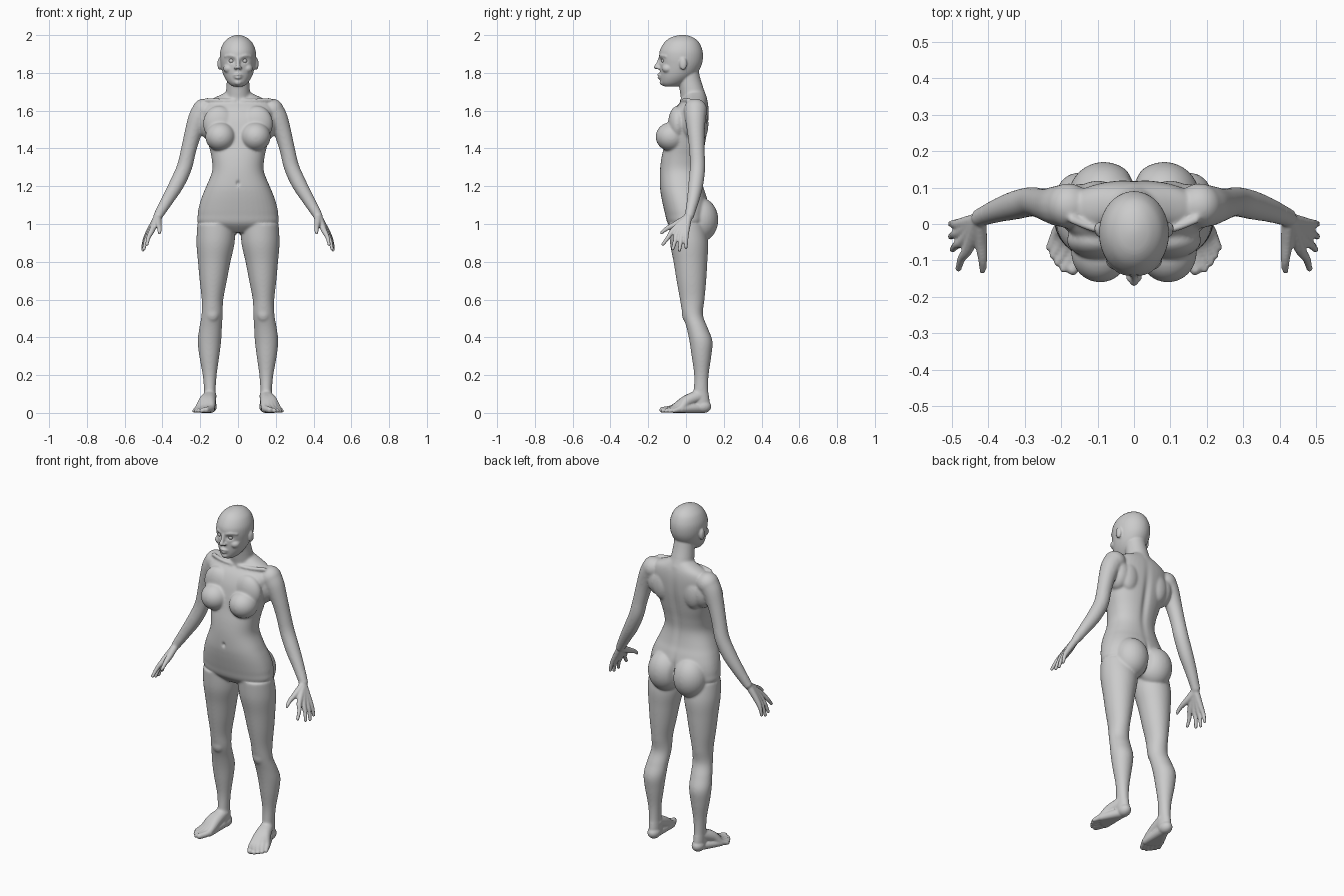
import bpy, bmesh, math
from mathutils import Vector, Matrix

bm = bmesh.new()


def spline(pts, k=5):
    """Catmull-Rom refinement of tuples of any length."""
    out = []
    for i in range(len(pts) - 1):
        a, b, c, d = pts[max(i - 1, 0)], pts[i], pts[i + 1], pts[min(i + 2, len(pts) - 1)]
        for j in range(k):
            t = j / k
            out.append([0.5 * (2 * q + (r - p) * t + (2 * p - 5 * q + 4 * r - s) * t * t
                               + (3 * q - p - 3 * r + s) * t ** 3)
                        for p, q, r, s in zip(a, b, c, d)])
    return out + [list(pts[-1])]


def skin(rings):
    rows = [[bm.verts.new(p) for p in ring] for ring in rings]
    n = len(rows[0])
    for a, b in zip(rows, rows[1:]):
        for i in range(n):
            bm.faces.new((a[i], a[(i + 1) % n], b[(i + 1) % n], b[i]))
    bm.faces.new(rows[0][::-1])
    bm.faces.new(rows[-1])


def loft(sections, power=1.0, n=40):
    """Horizontal sections: (z, centre x, half width, front y, back y)."""
    rings = []
    for z, cx, w, yf, yb in spline(sections):
        ring = []
        for i in range(n):
            t = 2 * math.pi * i / n
            c, s = math.cos(t), math.sin(t)
            ring.append((cx + w * math.copysign(abs(c) ** power, c),
                         (yf + yb) / 2 + (yb - yf) / 2 * math.copysign(abs(s) ** power, s), z))
        rings.append(ring)
    skin(rings)


def ball(c, r):
    r = r if isinstance(r, tuple) else (r, r, r)
    m = Matrix.Translation(c) @ Matrix.Diagonal((*r, 1))
    bmesh.ops.create_uvsphere(bm, u_segments=28, v_segments=18, radius=1, matrix=m)


def tube(pts, n=16):
    """Round limb through (x, y, z, radius) points with rounded ends."""
    path = spline(pts)
    rings = []
    for i, (x, y, z, r) in enumerate(path):
        d = Vector(path[min(i + 1, len(path) - 1)][:3]) - Vector(path[max(i - 1, 0)][:3])
        u = d.cross(Vector((0.3, 1, 0.1))).normalized()
        v = d.cross(u).normalized()
        rings.append([Vector((x, y, z)) + r * (math.cos(a) * u + math.sin(a) * v)
                      for a in (2 * math.pi * k / n for k in range(n))])
    skin(rings)
    for p in (pts[0], pts[-1]):
        ball(p[:3], p[3])


# ---- paired parts, built on +x ----
# leg
loft([(1.0, .115, .10, -.09, .10), (.9, .119, .101, -.085, .117), (.8, .126, .086, -.066, .113),
      (.7, .131, .072, -.05, .107), (.6, .135, .057, -.032, .098), (.52, .137, .056, -.018, .09),
      (.45, .145, .06, .003, .115), (.38, .151, .062, .018, .14), (.3, .152, .053, .03, .134),
      (.2, .15, .037, .043, .12), (.12, .149, .031, .04, .118), (.06, .148, .031, .03, .125),
      (.015, .148, .028, .035, .125)])
ball((.135, .003, .525), (.036, .025, .045))
# foot and toes
ball((.147, .09, .034), (.035, .044, .035))
toes = [((.143, -.07), (.168, -.125), .016), ((.162, -.067), (.192, -.122), .012),
        ((.180, -.058), (.209, -.105), .0115), ((.196, -.045), (.222, -.086), .011),
        ((.209, -.027), (.231, -.064), .011)]
for (bx, by), (tx, ty), r in toes:
    tube([(.148, .07, .09, .034), (.08 + bx * .47, .01 + by * .15, .062, .03),
          (bx, by, .025, .019), (tx, ty, r, r)])
    tube([(.147, .08, .028, .028), (bx, by, .02, .02)])
# arm
tube([(.18, .05, 1.602, .062), (.208, .05, 1.56, .056), (.238, .053, 1.48, .046),
      (.262, .058, 1.39, .041), (.284, .061, 1.30, .041), (.325, .052, 1.21, .040),
      (.375, .037, 1.125, .033), (.422, .018, 1.045, .025)])
# hand: index to little finger, then thumb
fingers = [((.455, -.066, .967), (.482, -.122, .893)), ((.467, -.045, .953), (.498, -.07, .868)),
           ((.474, -.021, .947), (.503, -.035, .862)), ((.476, .001, .952), (.503, .0, .876))]
for k, t in fingers:
    mid = [(a + b) / 2 for a, b in zip(k, t)]
    tube([(.427, .012, 1.035, .02), (*k, .0155), (mid[0] + .005, mid[1], mid[2], .0115), (*t, .009)])
tube([(.425, .008, 1.035, .02), (.42, -.05, 1.0, .018), (.415, -.10, .977, .013),
      (.415, -.13, .953, .0095)])
# breast, buttock, shoulder blade, side muscle, collarbone
ball((.093, -.078, 1.462), (.08, .083, .077))
ball((.10, -.045, 1.53), (.085, .05, .095))
ball((.083, .073, 1.022), (.098, .098, .118))
ball((.10, .077, 1.53), (.06, .042, .09))
ball((.15, .04, 1.54), (.06, .07, .095))
tube([(.02, -.024, 1.652, .010), (.10, -.016, 1.655, .010), (.17, .012, 1.657, .012)])
# ear, brow, cheek, nostril
ball((.097, -.015, 1.848), (.012, .020, .033))
tube([(.014, -.137, 1.885, .007), (.04, -.128, 1.892, .008), (.066, -.105, 1.887, .008)])
ball((.048, -.097, 1.823), (.03, .03, .025))
ball((.013, -.146, 1.827), (.009, .012, .009))

# ---- mirror to the other side ----
copy = bmesh.ops.duplicate(bm, geom=bm.verts[:] + bm.edges[:] + bm.faces[:])["geom"]
for v in (g for g in copy if isinstance(g, bmesh.types.BMVert)):
    v.co.x *= -1

# ---- centre parts ----
# torso
loft([(.955, 0, .09, -.05, .07), (1.0, 0, .205, -.095, .11), (1.05, 0, .213, -.11, .12),
      (1.1, 0, .205, -.122, .12), (1.15, 0, .189, -.132, .108), (1.2, 0, .168, -.138, .092),
      (1.28, 0, .137, -.138, .08), (1.35, 0, .14, -.13, .088), (1.42, 0, .156, -.115, .102),
      (1.5, 0, .175, -.10, .115), (1.56, 0, .185, -.085, .12), (1.61, 0, .19, -.06, .12),
      (1.65, 0, .16, -.025, .115), (1.68, 0, .10, -.008, .105), (1.70, 0, .06, 0, .095)], .88)
# neck
tube([(0, .045, 1.65, .07), (0, .032, 1.70, .064), (0, .018, 1.76, .059), (0, .005, 1.82, .058)], 32)
# head
loft([(1.729, 0, .03, -.118, -.04), (1.745, 0, .05, -.131, -.005), (1.77, 0, .068, -.136, .03),
      (1.80, 0, .081, -.138, .06), (1.84, 0, .091, -.139, .082), (1.88, 0, .096, -.142, .09),
      (1.92, 0, .093, -.138, .087), (1.96, 0, .076, -.115, .07), (1.985, 0, .05, -.085, .043),
      (1.997, 0, .024, -.05, .012), (2.001, 0, .004, -.023, -.015)])
# nose, lips, chin
tube([(0, -.137, 1.88, .009), (0, -.148, 1.85, .010), (0, -.158, 1.831, .0125)])
tube([(-.024, -.13, 1.785, .005), (0, -.146, 1.79, .007), (.024, -.13, 1.785, .005)])
tube([(-.022, -.129, 1.78, .005), (0, -.143, 1.775, .0075), (.022, -.129, 1.78, .005)])
ball((0, -.12, 1.75), (.022, .02, .017))

for v in bm.verts:
    v.co.z = max(v.co.z, 0)
bmesh.ops.recalc_face_normals(bm, faces=bm.faces[:])
mesh = bpy.data.meshes.new("body")
bm.to_mesh(mesh)
bm.free()
body = bpy.data.objects.new("body", mesh)
bpy.context.collection.objects.link(body)
bpy.context.view_layer.objects.active = body
body.select_set(True)


def apply(kind, **settings):
    mod = body.modifiers.new(kind, kind)
    for key, value in settings.items():
        setattr(mod, key, value)
    bpy.ops.object.modifier_apply(modifier=mod.name)


# ---- fuse the parts, soften the large forms more than hands, feet and face ----
apply('REMESH', mode='VOXEL', voxel_size=.005)
soft = body.vertex_groups.new(name="soft")
soft.add([v.index for v in body.data.vertices
          if .1 < v.co.z < 1.72 and abs(v.co.x) < .42], 1, 'REPLACE')
apply('SMOOTH', factor=.5, iterations=16, vertex_group="soft")


def dent(c, r, push):
    """Push the surface near c with a soft falloff, on both sides."""
    for side in ((1, -1) if c[0] else (1,)):
        for v in body.data.vertices:
            d = sum(((v.co[i] - c[i] * (side if i == 0 else 1)) / r[i]) ** 2 for i in range(3))
            if d < 6:
                v.co.y += push * math.exp(-d)


dent((.034, -.13, 1.864), (.018, .05, .011), .013)     # eye socket
dent((0, -.145, 1.783), (.022, .03, .003), .004)       # mouth line
dent((.105, -.018, 1.85), (.008, .011, .018), .004)    # ear hollow
dent((0, -.14, 1.215), (.008, .03, .012), .012)        # navel
dent((0, .11, 1.40), (.02, .06, .17), -.011)           # spine
dent((0, .13, 1.03), (.012, .06, .08), -.014)          # cleft
apply('SMOOTH', factor=.5, iterations=3)
bpy.ops.object.shade_smooth()

# eyes
for side in (1, -1):
    bpy.ops.mesh.primitive_uv_sphere_add(segments=24, ring_count=16, radius=.0145,
                                         location=(side * .034, -.1155, 1.864))
    bpy.context.object.name = "eye"
    bpy.ops.object.shade_smooth()
